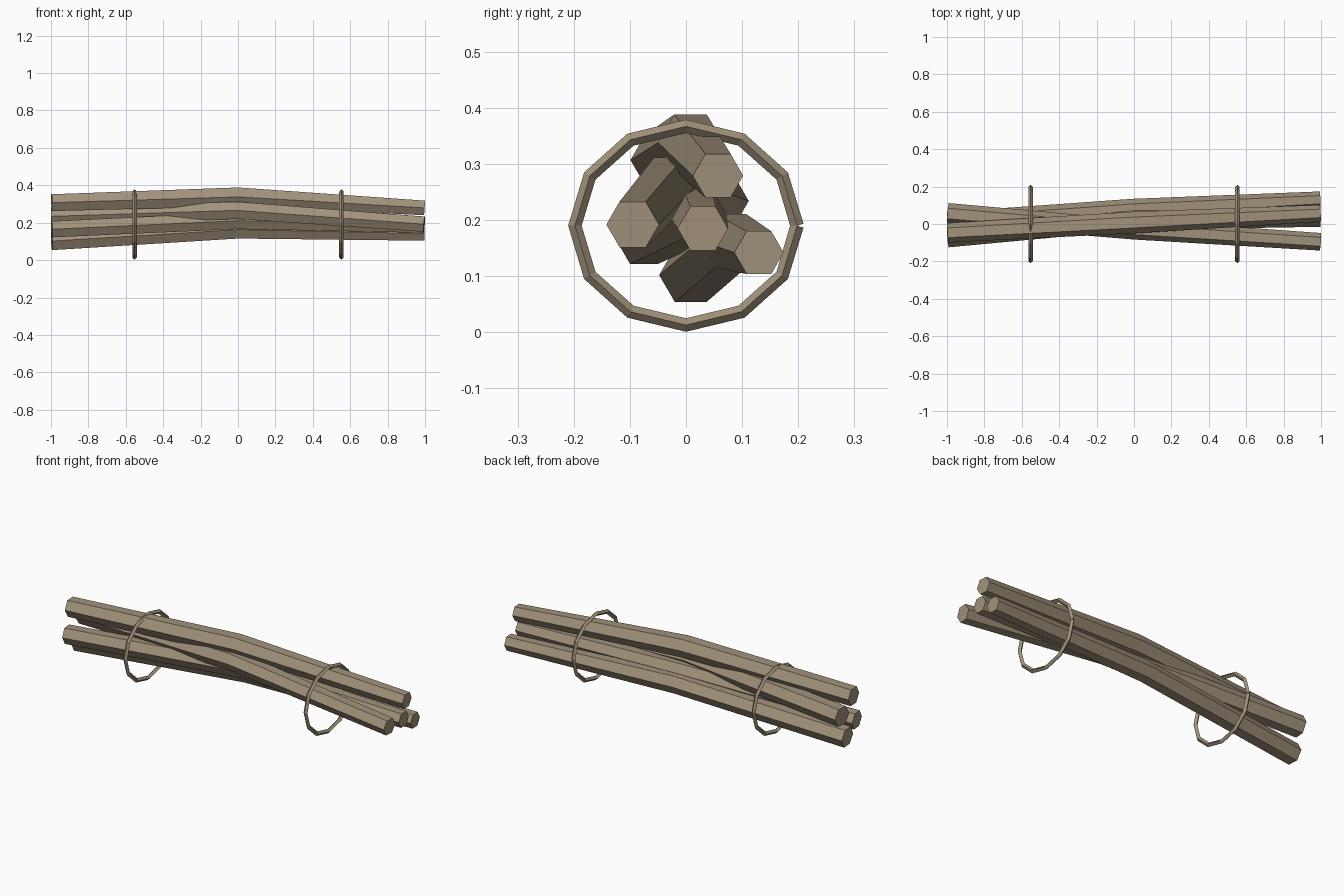
import bpy, bmesh
from math import cos, sin, tau
from mathutils import Vector

cube = bpy.data.objects.get("Cube")
if cube:
    bpy.data.objects.remove(cube, do_unlink=True)

wood = bpy.data.materials.new("dry wood")
wood.use_nodes = True
wood.diffuse_color = (0.36, 0.29, 0.2, 1)
wood.node_tree.nodes["Principled BSDF"].inputs["Base Color"].default_value = wood.diffuse_color


def sweep(name, path, radii, sides, plane_normal):
    """Sweep a tapering polygon along an open path and cap both ends."""
    bm = bmesh.new()
    path = [Vector(p) for p in path]
    rings = []
    for i, point in enumerate(path):
        before = point - path[i - 1] if i > 0 else None
        after = path[i + 1] - point if i + 1 < len(path) else None
        tangent = sum((d.normalized() for d in (before, after) if d), Vector()).normalized()
        up = (plane_normal - tangent * plane_normal.dot(tangent)).normalized()
        side = up.cross(tangent)
        rings.append([bm.verts.new(point + radii[i] * (side * cos(tau * k / sides) + up * sin(tau * k / sides)))
                      for k in range(sides)])
    for a, b in zip(rings, rings[1:]):
        for k in range(sides):
            n = (k + 1) % sides
            bm.faces.new((a[k], a[n], b[n], b[k]))
    bm.faces.new(rings[0])
    bm.faces.new(rings[-1])
    bmesh.ops.recalc_face_normals(bm, faces=bm.faces)
    mesh = bpy.data.meshes.new(name)
    bm.to_mesh(mesh)
    bm.free()
    mesh.materials.append(wood)
    obj = bpy.data.objects.new(name, mesh)
    bpy.context.collection.objects.link(obj)
    return obj


# Bent sticks: (y, z, radius) at the right end, the middle and the left end
sticks = {
    "top_stick": ((-0.047, 0.307, 0.052), (0.008, 0.338, 0.058), (0.057, 0.279, 0.045)),
    "front_stick": ((0.056, 0.234, 0.056), (-0.03, 0.266, 0.053), (-0.095, 0.192, 0.047)),
    "middle_stick": ((-0.075, 0.165, 0.05), (0.02, 0.211, 0.052), (0.03, 0.185, 0.045)),
    "bottom_stick": ((0.008, 0.102, 0.056), (0.08, 0.163, 0.055), (0.13, 0.142, 0.044)),
}
for name, stations in sticks.items():
    path = [(x, y, z) for x, (y, z, r) in zip((-0.996, 0, 0.996), stations)]
    sweep(name, path, [s[2] for s in stations], 6, Vector((0, 0, 1)))

# Oval binding hoops, open where their ends meet at the back
for name, x in (("right_hoop", -0.553), ("left_hoop", 0.553)):
    path = [(x, 0.198 * cos(tau * i / 12), 0.19 + 0.177 * sin(tau * i / 12)) for i in range(13)]
    sweep(name, path, [0.012] * 13, 4, Vector((1, 0, 0)))
